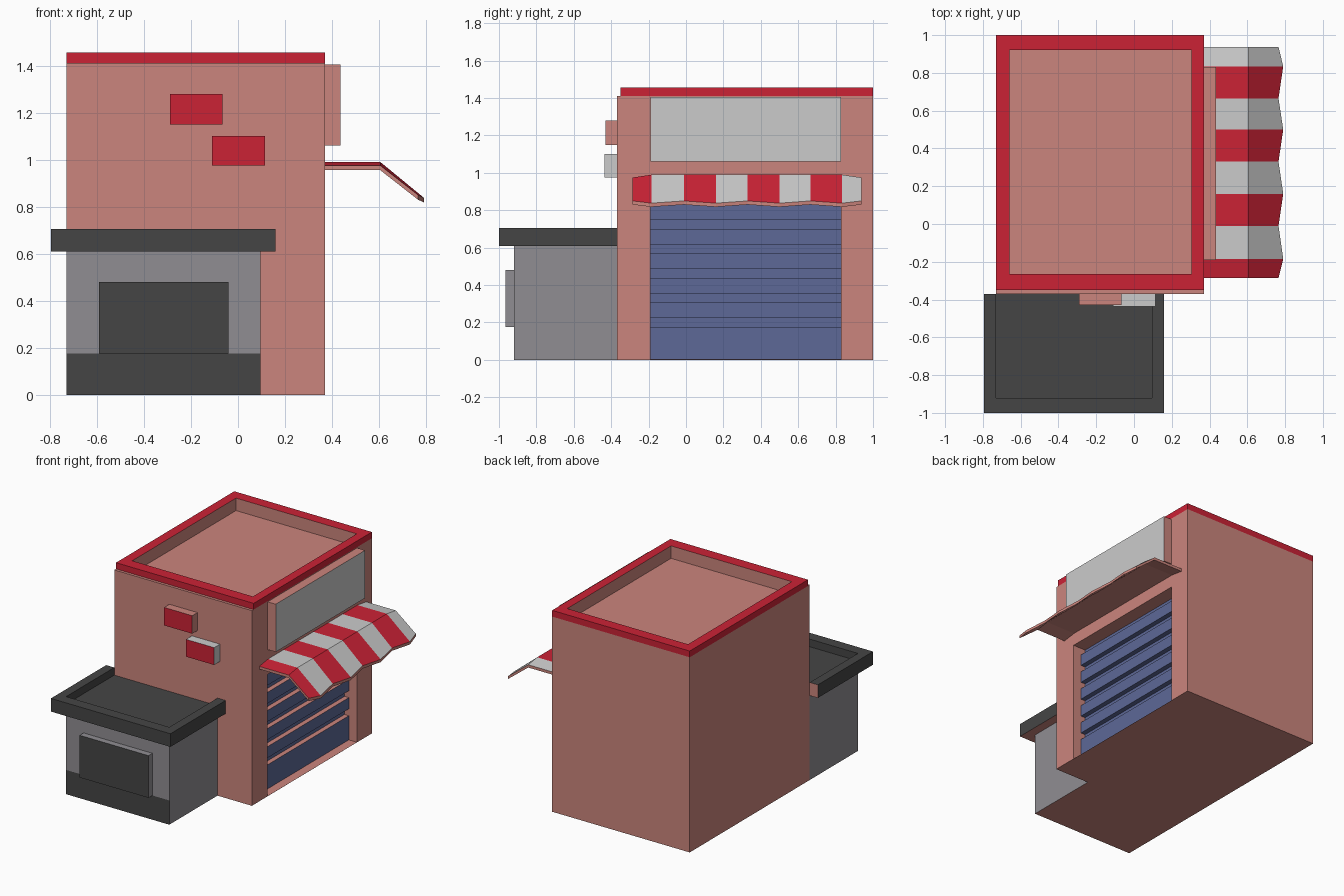
import bpy, bmesh

if "Cube" in bpy.data.objects:
    bpy.data.objects.remove(bpy.data.objects["Cube"])

# Palette; every object carries all slots, slot 0 is the default
PALETTE = [
    ("salmon wall", (0.60, 0.235, 0.205)),
    ("signal red", (0.60, 0.016, 0.036)),
    ("light grey", (0.60, 0.60, 0.60)),
    ("mid grey", (0.28, 0.27, 0.29)),
    ("charcoal", (0.06, 0.06, 0.06)),
    ("shutter blue", (0.11, 0.14, 0.31)),
]
SALMON, RED, LIGHT, GREY, DARK, BLUE = range(6)
MATS = []
for name, rgb in PALETTE:
    m = bpy.data.materials.new(name)
    m.diffuse_color = (*rgb, 1)
    m.use_nodes = True
    m.node_tree.nodes["Principled BSDF"].inputs["Base Color"].default_value = m.diffuse_color
    MATS.append(m)


def finish(bm, name, rule):
    """Turn a bmesh into an object, colouring faces by rule(normal, centre)."""
    bmesh.ops.recalc_face_normals(bm, faces=bm.faces)
    bm.normal_update()
    for f in bm.faces:
        f.material_index = rule(f.normal, f.calc_center_median())
    me = bpy.data.meshes.new(name)
    bm.to_mesh(me)
    bm.free()
    for m in MATS:
        me.materials.append(m)
    ob = bpy.data.objects.new(name, me)
    bpy.context.collection.objects.link(ob)
    return ob


def box(name, x, y, z, rule, split_z=None):
    bm = bmesh.new()
    bmesh.ops.create_cube(bm, size=1)
    for v in bm.verts:
        v.co = [r[0] if c < 0 else r[1] for c, r in zip(v.co, (x, y, z))]
    if split_z is not None:
        bmesh.ops.bisect_plane(bm, geom=bm.verts[:] + bm.edges[:] + bm.faces[:],
                               plane_co=(0, 0, split_z), plane_no=(0, 0, 1))
    return finish(bm, name, rule)


def plain(i):
    return lambda n, c: i


def cut(ob, name, x, y, z, mat=SALMON):
    cutter = box(name, x, y, z, plain(mat))
    cutter.hide_render = True
    cutter.hide_viewport = True
    mod = ob.modifiers.new(name, 'BOOLEAN')
    mod.operation = 'DIFFERENCE'
    mod.solver = 'EXACT'
    mod.object = cutter


# Main building with sunken roof and door opening
body = box("main_building", (-0.73, 0.37), (-0.37, 1.0), (0, 1.41), plain(SALMON))
cut(body, "roof_cutter", (-0.66, 0.305), (-0.265, 0.92), (1.365, 1.6))
cut(body, "door_cutter", (0.26, 0.5), (-0.19, 0.83), (0.0005, 0.88))

# Red parapet ring, wall-coloured inside
ring = box("parapet", (-0.73, 0.37), (-0.35, 1.0), (1.41, 1.455),
           lambda n, c: SALMON if n.z < -0.5 else RED)
cut(ring, "parapet_cutter", (-0.66, 0.305), (-0.265, 0.92), (1.3, 1.6))

# Roller door: slatted profile extruded along y
profile = [(0.26, 0.001), (0.305, 0.001)]
for i in range(6):
    z = 0.175 + 0.131 * i
    top = min(z + 0.05, 0.879)
    profile += [(0.305, z), (0.27, z), (0.27, top)]
    if i < 5:
        profile.append((0.305, top))
profile.append((0.26, 0.879))
bm = bmesh.new()
face = bm.faces.new([bm.verts.new((x, -0.19, z)) for x, z in profile])
ext = bmesh.ops.extrude_face_region(bm, geom=[face])
bmesh.ops.translate(bm, vec=(0, 1.02, 0),
                    verts=[g for g in ext["geom"] if isinstance(g, bmesh.types.BMVert)])
finish(bm, "roller_door", lambda n, c: SALMON if n.z > 0.5 else BLUE)

# Blank sign boards
box("side_sign", (0.37, 0.435), (-0.19, 0.83), (1.06, 1.405),
    lambda n, c: LIGHT if n.x > 0.5 else SALMON)
box("upper_wall_plate", (-0.29, -0.065), (-0.43, -0.37), (1.15, 1.28),
    lambda n, c: RED if n.y < -0.5 else SALMON)
box("lower_wall_plate", (-0.11, 0.115), (-0.437, -0.37), (0.975, 1.10),
    lambda n, c: RED if n.y < -0.5 else LIGHT)

# Striped awning: folded sheet with a wavy front edge
ys = [-0.285, -0.185, -0.01, 0.16, 0.33, 0.50, 0.665, 0.835, 0.937]
bm = bmesh.new()
rows = []
for i, y in enumerate(ys):
    end = i in (0, len(ys) - 1)
    drop = 0.015 if end else 0.0
    out = i % 2
    tops = [(0.37, 0.99 - drop), (0.605, 0.99 - drop),
            (0.79, 0.838) if out else (0.765, 0.85)]
    rows.append([[bm.verts.new((x, y, z - t)) for x, z in tops] for t in (0, 0.02)])
for a, b in zip(rows, rows[1:]):
    for layer in (0, 1):
        for k in (0, 1):
            bm.faces.new((a[layer][k], a[layer][k + 1], b[layer][k + 1], b[layer][k]))
    for k in (0, 2):
        bm.faces.new((a[0][k], a[1][k], b[1][k], b[0][k]))
for r in (rows[0], rows[-1]):
    for k in (0, 1):
        bm.faces.new((r[0][k], r[0][k + 1], r[1][k + 1], r[1][k]))


def stripe(n, c):
    if n.z < 0.3:
        return SALMON
    return LIGHT if sum(c.y > y for y in ys) % 2 == 0 else RED


finish(bm, "awning", stripe)


# Low annex with dark plinth on its front
def annex_rule(n, c):
    if n.z < -0.5:
        return SALMON
    return DARK if n.y < -0.5 and c.z < 0.175 else GREY


box("annex", (-0.73, 0.095), (-0.92, -0.37), (0, 0.61), annex_rule, split_z=0.175)
box("annex_window", (-0.59, -0.04), (-0.965, -0.92), (0.175, 0.48),
    lambda n, c: DARK if n.y < -0.5 else GREY)

# Annex roof slab, sunken inside and open towards the main wall
slab = box("annex_roof", (-0.795, 0.16), (-1.0, -0.37), (0.61, 0.705),
           lambda n, c: SALMON if n.z < -0.5 or n.y > 0.5 else DARK)
cut(slab, "annex_roof_cutter", (-0.73, 0.095), (-0.92, -0.3), (0.65, 0.8), DARK)
